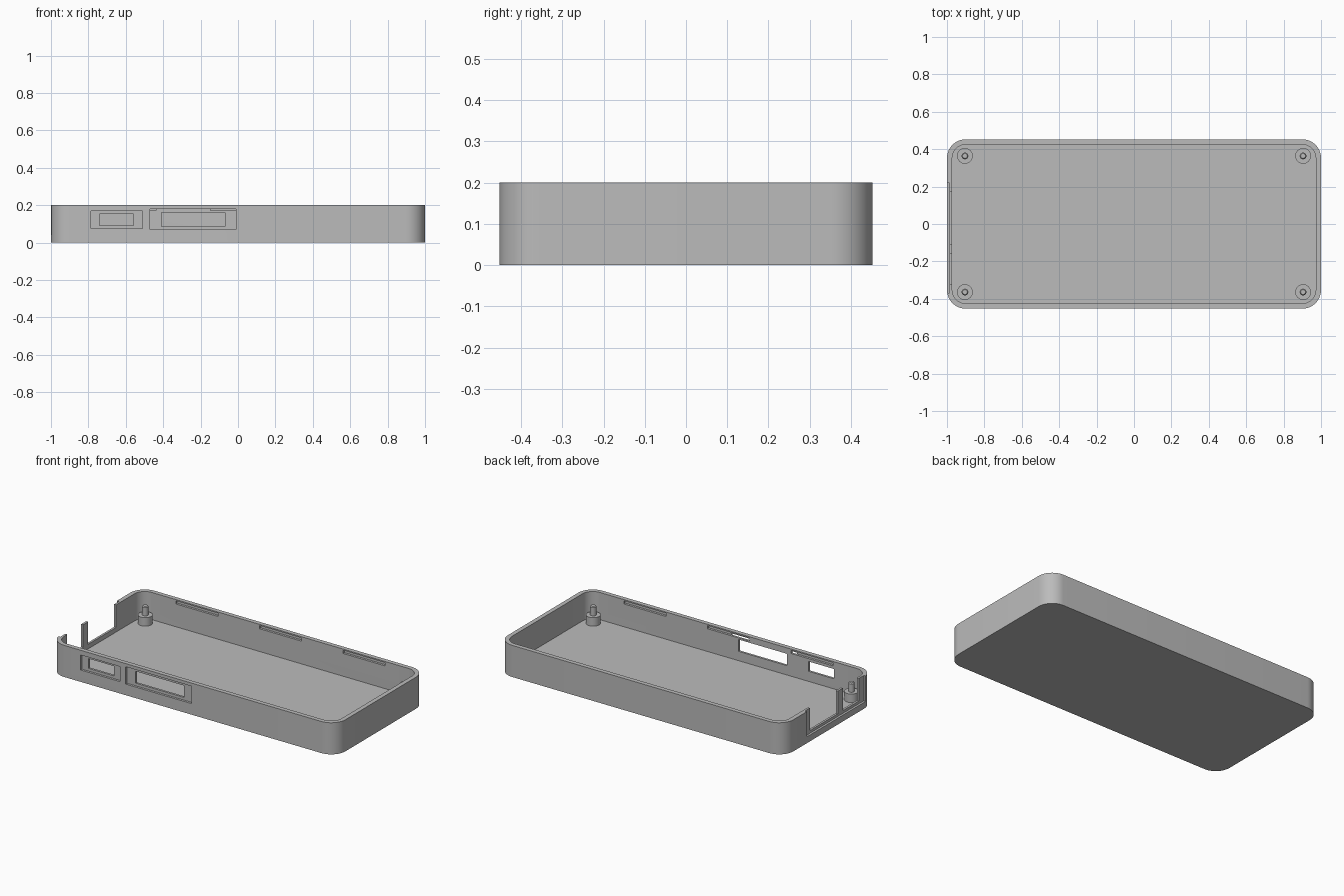
import bpy, bmesh, math

if "Cube" in bpy.data.objects:
    bpy.data.objects.remove(bpy.data.objects["Cube"], do_unlink=True)

HX, HY, HEIGHT = 1.0, 0.4525, 0.2      # outer half sizes and height
WALL, FLOOR, RADIUS = 0.028, 0.028, 0.1
HALF = WALL / 2

grey = bpy.data.materials.new("plain grey")
grey.use_nodes = True
grey.diffuse_color = (0.5, 0.5, 0.5, 1)
grey.node_tree.nodes["Principled BSDF"].inputs["Base Color"].default_value = (0.5, 0.5, 0.5, 1)


def make(name, bm):
    bmesh.ops.recalc_face_normals(bm, faces=bm.faces)
    mesh = bpy.data.meshes.new(name)
    bm.to_mesh(mesh)
    bm.free()
    mesh.materials.append(grey)
    obj = bpy.data.objects.new(name, mesh)
    bpy.context.collection.objects.link(obj)
    return obj


def rounded_slab(name, hx, hy, r, z0, z1, steps=12):
    bm = bmesh.new()
    ring = []
    for q, (sx, sy) in enumerate([(1, 1), (-1, 1), (-1, -1), (1, -1)]):
        for i in range(steps + 1):
            a = math.pi / 2 * (q + i / steps)
            ring.append(bm.verts.new((sx * (hx - r) + r * math.cos(a),
                                      sy * (hy - r) + r * math.sin(a), z0)))
    base = bm.faces.new(ring)
    top = bmesh.ops.extrude_face_region(bm, geom=[base])["geom"]
    for v in top:
        if isinstance(v, bmesh.types.BMVert):
            v.co.z = z1
    return make(name, bm)


def box(name, x0, x1, y0, y1, z0, z1):
    bm = bmesh.new()
    bmesh.ops.create_cube(bm, size=1)
    for v in bm.verts:
        v.co = (x1 if v.co.x > 0 else x0,
                y1 if v.co.y > 0 else y0,
                z1 if v.co.z > 0 else z0)
    return make(name, bm)


def activate(obj):
    bpy.ops.object.select_all(action='DESELECT')
    obj.select_set(True)
    bpy.context.view_layer.objects.active = obj


def cut(obj, cutter):
    cutter.hide_render = True
    mod = obj.modifiers.new("cut", 'BOOLEAN')
    mod.operation = 'DIFFERENCE'
    mod.solver = 'EXACT'
    mod.object = cutter
    activate(obj)
    bpy.ops.object.modifier_apply(modifier=mod.name)
    bpy.data.objects.remove(cutter, do_unlink=True)


# Open tray: rounded slab with its inside hollowed out
tray = rounded_slab("case_tray", HX, HY, RADIUS, 0, HEIGHT)
cut(tray, rounded_slab("cavity", HX - WALL, HY - WALL, RADIUS - WALL, FLOOR, HEIGHT + 0.1))

# Front ports: shallow outer recess around a through opening (x0, x1, z0, z1)
ports = [((-0.785, -0.51, 0.075, 0.17), (-0.74, -0.56, 0.092, 0.154)),
         ((-0.47, -0.01, 0.07, 0.18), (-0.41, -0.07, 0.087, 0.162))]
for recess, hole in ports:
    for (x0, x1, z0, z1), depth in ((recess, HALF), (hole, WALL + 0.02)):
        cut(tray, box("port_cutter", x0, x1, -HY - 0.05, -HY + depth, z0, z1))

# End wall: one outer recess, two open notches with a thin post between them
cut(tray, box("end_recess", -HX - 0.05, -HX + HALF, -0.37, 0.22, 0.04, HEIGHT + 0.1))
for y0, y1 in ((-0.11, 0.17), (-0.32, -0.16)):
    cut(tray, box("end_notch", -HX - 0.05, -HX + WALL + 0.02, y0, y1, 0.057, HEIGHT + 0.1))

# Snap grooves inside both long walls
for side in (-1, 1):
    for x in (-0.586, 0, 0.586):
        ya, yb = sorted((side * (HY - WALL - 0.02), side * (HY - HALF)))
        cut(tray, box("snap_groove", x - 0.147, x + 0.147, ya, yb, 0.172, 0.192))

activate(tray)
bpy.ops.object.shade_smooth_by_angle(angle=math.radians(30))


# Stepped standoffs with a chamfered locating pin, one per corner
def standoff(name, x, y):
    profile = [(0.042, FLOOR - 0.005), (0.042, 0.082), (0.018, 0.082),
               (0.018, 0.134), (0.013, 0.14)]
    bm = bmesh.new()
    n = 32
    rings = [[bm.verts.new((r * math.cos(math.tau * i / n), r * math.sin(math.tau * i / n), z))
              for i in range(n)] for r, z in profile]
    for low, high in zip(rings, rings[1:]):
        for i in range(n):
            j = (i + 1) % n
            bm.faces.new((low[i], low[j], high[j], high[i]))
    bm.faces.new(rings[0])
    bm.faces.new(rings[-1])
    obj = make(name, bm)
    obj.location = (x, y, 0)
    activate(obj)
    bpy.ops.object.shade_smooth_by_angle(angle=math.radians(30))


for sx, end in ((-1, "right"), (1, "left")):
    for sy, face in ((-1, "front"), (1, "back")):
        standoff(f"standoff_{face}_{end}", sx * 0.904, sy * 0.364)
